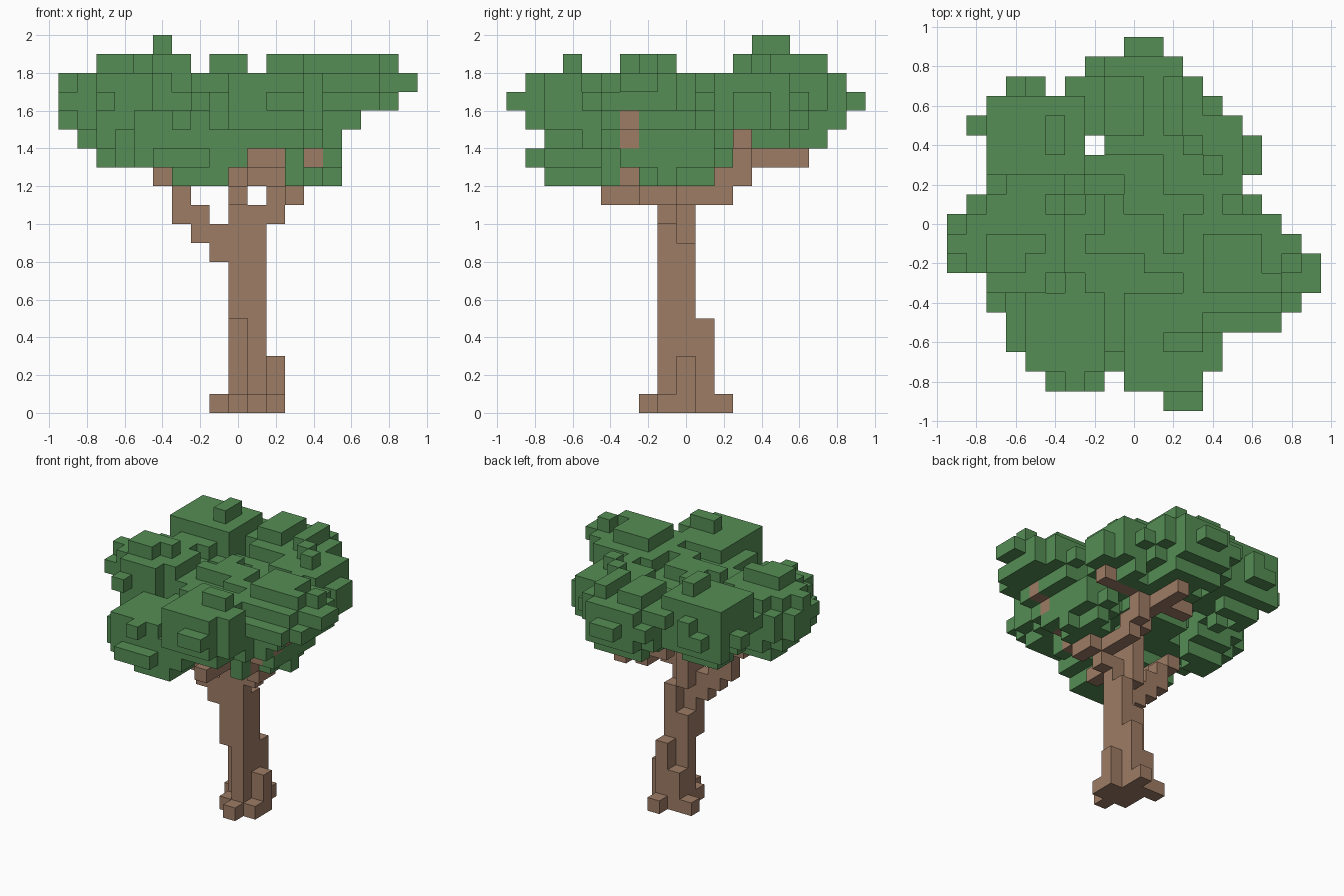
import bpy, bmesh, random
from mathutils import Vector

if "Cube" in bpy.data.objects:
    bpy.data.objects.remove(bpy.data.objects["Cube"])

random.seed(11)
S = 0.1  # voxel size; cells are indexed (i, j, k), centred on x = i*S, y = j*S


def cells(*spans):
    return {n for a, b in spans for n in range(a, b + 1)}


def box(x0, x1, y0, y1, z0, z1):
    return {(i, j, k) for i in range(x0, x1 + 1)
            for j in range(y0, y1 + 1) for k in range(z0, z1 + 1)}


def branch(*pts):
    out = set()
    for a, b in zip(pts, pts[1:]):
        a, b = Vector(a), Vector(b)
        n = max(1, int(max(abs(c) for c in b - a)))
        for s in range(n + 1):
            out.add(tuple(round(c) for c in a.lerp(b, s / n)))
    return out


def voxel_object(name, vox, blocked, color):
    # one quad for every cell side that is open to the air
    bm = bmesh.new()
    for c in sorted(vox):
        for ax in range(3):
            for sg in (-1, 1):
                n = list(c)
                n[ax] += sg
                if tuple(n) in blocked:
                    continue
                quad = []
                for u, v in ((-.5, -.5), (.5, -.5), (.5, .5), (-.5, .5)):
                    p = [c[0], c[1], c[2] + .5]
                    p[ax] += sg * .5
                    p[(ax + 1) % 3] += u
                    p[(ax + 2) % 3] += v
                    quad.append(bm.verts.new(Vector(p) * S))
                bm.faces.new(quad if sg > 0 else quad[::-1])
    bmesh.ops.remove_doubles(bm, verts=bm.verts, dist=0.001)
    me = bpy.data.meshes.new(name)
    bm.to_mesh(me)
    bm.free()
    mat = bpy.data.materials.new(name + "_color")
    mat.diffuse_color = (*color, 1)
    mat.use_nodes = True
    mat.node_tree.nodes["Principled BSDF"].inputs["Base Color"].default_value = mat.diffuse_color
    me.materials.append(mat)
    bpy.context.collection.objects.link(bpy.data.objects.new(name, me))


# Trunk with root flares
wood = box(1, 1, -1, -1, 0, 10) | box(0, 0, -1, -1, 5, 10)
wood |= box(1, 1, 0, 0, 0, 8) | box(0, 0, 0, 0, 0, 6) | box(0, 0, 0, 0, 9, 12)
wood |= box(1, 1, 1, 1, 0, 4) | box(0, 0, 1, 1, 0, 2) | box(2, 2, 0, 0, 0, 2)
wood |= {(-1, 1, 0), (0, -1, 0), (1, -2, 0), (2, -1, 0), (1, 2, 0)}

# Branches
wood |= {(-1, -1, 8), (-1, -1, 9), (-2, -1, 9), (-2, -1, 10), (-3, -1, 10),
         (-3, -1, 11), (-4, -1, 12), (-4, -2, 12), (-4, -3, 12)}
wood |= branch((0, -1, 11), (0, -4, 11))
wood |= {(2, -1, 10), (2, -1, 11), (3, -1, 11), (3, -2, 11),
         (2, 0, 11), (2, 1, 11), (2, 2, 11), (2, 2, 12), (1, 2, 12), (2, 3, 12)}
wood |= branch((2, 3, 13), (1, 4, 13), (1, 6, 13))
wood |= branch((1, 3, 13), (-1, 4, 13), (-1, 4, 14))
wood |= {(3, -2, 12), (3, -3, 12), (4, -3, 13), (5, -3, 14), (6, -3, 15)}
wood |= branch((3, 3, 14), (5, 3, 14))

# Canopy outlines: per layer from the front and side, per row from the top
front = {19: cells((-4, -4)), 18: cells((-7, -3), (-1, 0), (2, 8)),
         17: cells((-9, 9)), 16: cells((-9, 8)), 15: cells((-9, 6)),
         14: cells((-8, 5)), 13: cells((-7, 0), (3, 5)), 12: cells((-3, -1), (3, 5))}
side = {19: cells((4, 5)), 18: cells((-6, -6), (-3, -1), (3, 7)),
        17: cells((-8, 8)), 16: cells((-9, 9)), 15: cells((-8, 8)),
        14: cells((-7, 7)), 13: cells((-8, 2)), 12: cells((-7, -4), (-2, 1))}
top_rows = [(2, 3), (-4, 3), (-5, 4), (-6, 4), (-6, 7), (-7, 8), (-7, 9), (-9, 9),
            (-9, 8), (-9, 7), (-8, 6), (-7, 5), (-7, 6), (-7, 6), (-8, 5),
            (-7, 4), (-6, 3), (-2, 2), (0, 1)]
top = {(i, j - 9) for j, r in enumerate(top_rows) for i in cells(r)}
top -= {(-2, 4), (-4, 7), (-1, -8)}


def allowed(i, j, k):
    return (i, j) in top and i in front[k] and j in side[k] and (i, j, k) not in wood


# Leaf clumps: centre and radii in cells
clumps = [((-6.2, -.8, 15.6), (3.0, 2.8, 2.8)), ((-4.8, 4.4, 16.5), (3.1, 3.0, 2.7)),
          ((.5, 6, 16), (3.1, 3.2, 2.6)), ((3.4, 3.4, 15.8), (3.1, 2.8, 2.2)),
          ((5.5, -2.2, 16.3), (3.6, 3.0, 2.1)), ((-3.2, -5.5, 13.5), (3.5, 3.3, 2.2)),
          ((1.8, -6, 15.7), (2.9, 3.0, 2.7)), ((-.5, -.8, 15.1), (3.6, 3.4, 2.2)),
          ((4, -1, 14), (2.5, 2.8, 2.4))]


def clump_dist(p, clump):
    return sum(((a - c) / r) ** 2 for a, c, r in zip(p, *clump))


leaves = set()
grid = [(i, j, k) for k in range(12, 20) for i, j in sorted(top) if allowed(i, j, k)]
depth = {p: min(clump_dist(p, c) for c in clumps) for p in grid}
for p in grid:
    if depth[p] < random.uniform(.8, 1.2):
        leaves.add(p)

# Leaf rim completing each of the three outlines with the cell closest to a clump
for a, b in ((0, 1), (0, 2), (1, 2)):
    best = {}
    for p in grid:
        key = (p[a], p[b])
        if key not in best or depth[p] < depth[best[key]]:
            best[key] = p
    covered = {(p[a], p[b]) for p in leaves}
    leaves |= {p for key, p in best.items() if key not in covered}

# Crown tips and leaves in front of the branches
leaves |= {(-4, 4, 19), (-4, 5, 19), (-4, 4, 18), (-4, 5, 18), (2, -6, 18),
           (9, -2, 17), (9, -3, 17), (8, -2, 17), (8, -3, 17), (-1, 6, 18),
           (0, 6, 18), (0, 7, 18), (5, -4, 14), (3, -4, 12), (3, -4, 13)}

both = wood | leaves
voxel_object("trunk_and_branches", wood, both, (.34, .2, .128))
voxel_object("leaf_canopy", leaves, both, (.09, .27, .09))
